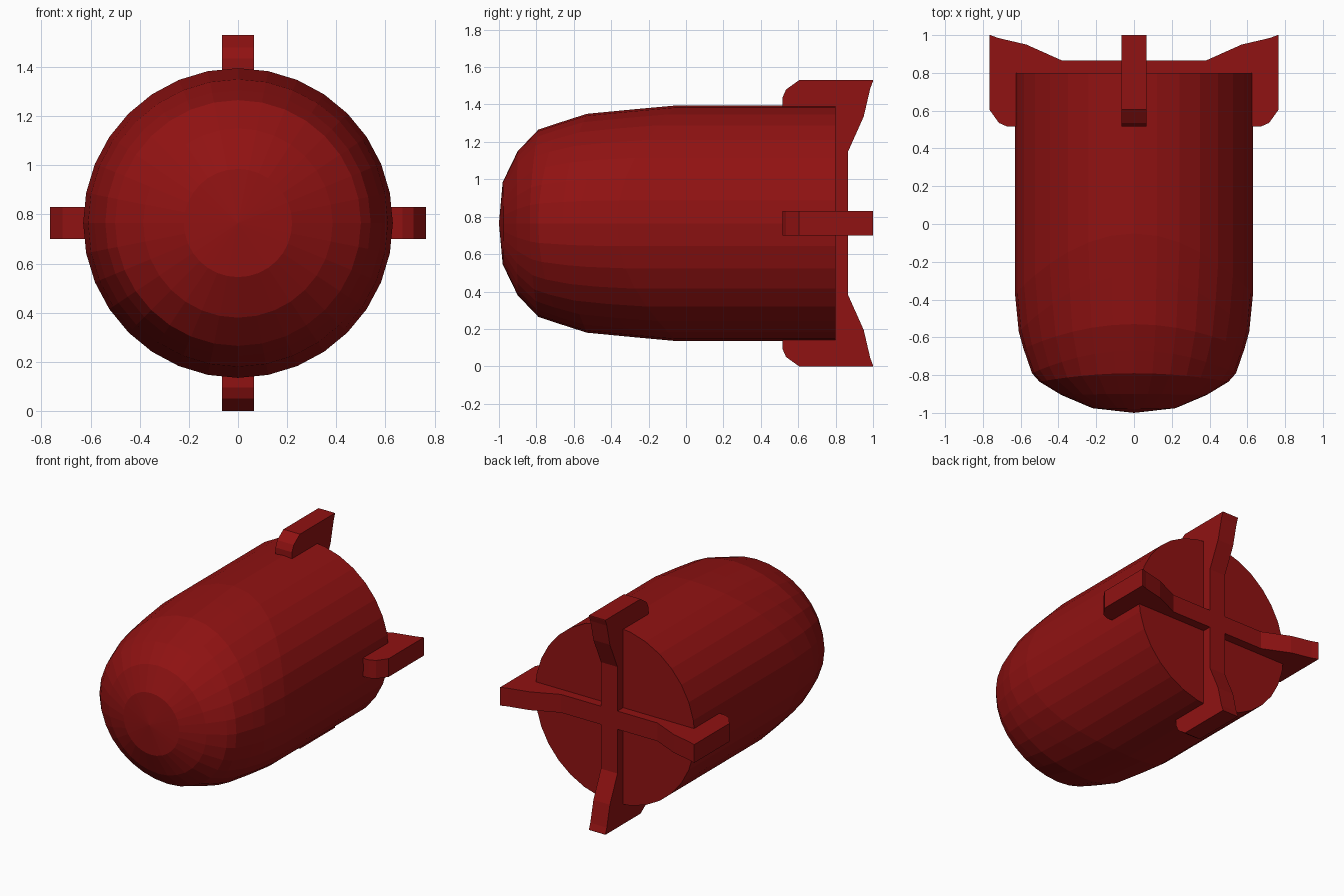
import bpy, bmesh
from math import sin, cos, pi
from mathutils import Matrix, Vector

if "Cube" in bpy.data.objects:
    bpy.data.objects.remove(bpy.data.objects["Cube"])

CZ = 0.765     # height of the long axis
SIDES = 32

red = bpy.data.materials.new("dark_red")
red.diffuse_color = (0.28, 0.006, 0.006, 1)
red.use_nodes = True
red.node_tree.nodes["Principled BSDF"].inputs["Base Color"].default_value = red.diffuse_color


def finish(bm, name):
    bmesh.ops.recalc_face_normals(bm, faces=bm.faces[:])
    me = bpy.data.meshes.new(name)
    bm.to_mesh(me)
    bm.free()
    me.materials.append(red)
    ob = bpy.data.objects.new(name, me)
    bpy.context.collection.objects.link(ob)
    return ob


# Body shell: radius, y along the left/right lines, y along the top/bottom lines
profile = [(0.63, 0.80, 0.80), (0.63, -0.37, -0.05), (0.61, -0.57, -0.27),
           (0.585, -0.66, -0.53), (0.54, -0.79, -0.67), (0.50, -0.835, -0.79),
           (0.385, -0.905, -0.90), (0.22, -0.975, -0.98)]
bm = bmesh.new()
rings = []
for r, y_side, y_top in profile:
    ring = []
    for i in range(SIDES):
        a = 2 * pi * i / SIDES
        y = y_side + (y_top - y_side) * sin(a) ** 2
        ring.append(bm.verts.new((r * cos(a), y, CZ + r * sin(a))))
    rings.append(ring)
tip = bm.verts.new((0, -1, CZ))
bm.faces.new(rings[0])
for i in range(SIDES):
    j = (i + 1) % SIDES
    for a, b in zip(rings, rings[1:]):
        bm.faces.new((a[i], a[j], b[j], b[i]))
    bm.faces.new((rings[-1][i], rings[-1][j], tip))
finish(bm, "body_shell")

# Tail fins: outer edge as (distance from axis, y), joined by a cross on the rear cap
fin_edge = [(0.38, 0.865), (0.57, 0.95), (0.72, 0.985), (0.76, 1.0), (0.765, 1.0),
            (0.765, 0.605), (0.715, 0.535), (0.67, 0.515), (0.60, 0.515), (0.60, 0.78)]
HALF = 0.065


def fin(name, angle, inner):
    bm = bmesh.new()
    outline = [(inner, 0.865)] + fin_edge + [(inner, 0.78)]
    face = bm.faces.new([bm.verts.new((r, y, -HALF)) for r, y in outline])
    out = bmesh.ops.extrude_face_region(bm, geom=[face])
    moved = [v for v in out["geom"] if isinstance(v, bmesh.types.BMVert)]
    bmesh.ops.translate(bm, verts=moved, vec=Vector((0, 0, 2 * HALF)))
    bm.transform(Matrix.Translation((0, 0, CZ)) @ Matrix.Rotation(angle, 4, 'Y'))
    finish(bm, name)


fin("right_fin", 0, HALF)
fin("bottom_fin", pi / 2, 0)
fin("left_fin", pi, HALF)
fin("top_fin", -pi / 2, 0)
